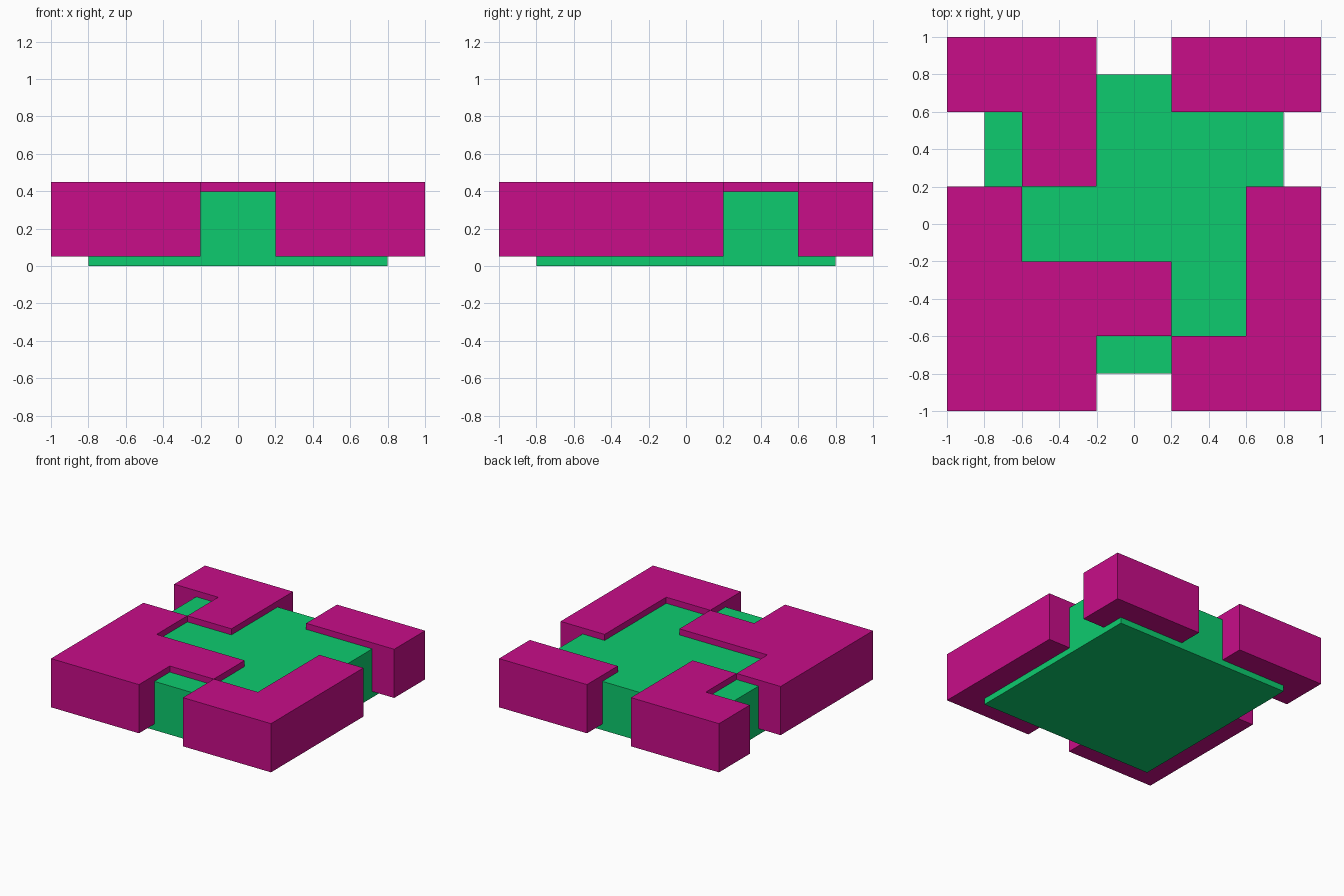
import bpy, bmesh

if "Cube" in bpy.data.objects:
    bpy.data.objects.remove(bpy.data.objects["Cube"])


def material(name, rgb):
    m = bpy.data.materials.new(name)
    m.diffuse_color = (*rgb, 1)
    m.use_nodes = True
    m.node_tree.nodes["Principled BSDF"].inputs["Base Color"].default_value = m.diffuse_color
    return m


def extrude_outline(name, points, z0, z1, mat):
    bm = bmesh.new()
    face = bm.faces.new([bm.verts.new((x, y, z0)) for x, y in points])
    ext = bmesh.ops.extrude_face_region(bm, geom=[face], use_keep_orig=True)
    top = [v for v in ext["geom"] if isinstance(v, bmesh.types.BMVert)]
    bmesh.ops.translate(bm, verts=top, vec=(0, 0, z1 - z0))
    bmesh.ops.recalc_face_normals(bm, faces=bm.faces)
    mesh = bpy.data.meshes.new(name)
    bm.to_mesh(mesh)
    bm.free()
    mesh.materials.append(mat)
    obj = bpy.data.objects.new(name, mesh)
    bpy.context.collection.objects.link(obj)
    return obj


green = material("green", (0.004, 0.6, 0.156))
magenta = material("magenta", (0.58, 0.004, 0.25))

# Core slab under the raised pattern
extrude_outline("core_slab", [(-.8, -.8), (.8, -.8), (.8, .8), (-.8, .8)], 0, 0.4, green)

# Raised blocks, outlines on a 0.4 unit cell grid
blocks = {
    "back_left_block": [(-1, .6), (-.6, .6), (-.6, .2), (-.2, .2), (-.2, 1), (-1, 1)],
    "back_right_block": [(.2, .6), (1, .6), (1, 1), (.2, 1)],
    "front_left_block": [(-1, -1), (-.2, -1), (-.2, -.6), (.2, -.6), (.2, -.2),
                         (-.6, -.2), (-.6, .2), (-1, .2)],
    "front_right_block": [(.2, -1), (1, -1), (1, .2), (.6, .2), (.6, -.6), (.2, -.6)],
}
for name, outline in blocks.items():
    extrude_outline(name, outline, 0.05, 0.45, magenta)
